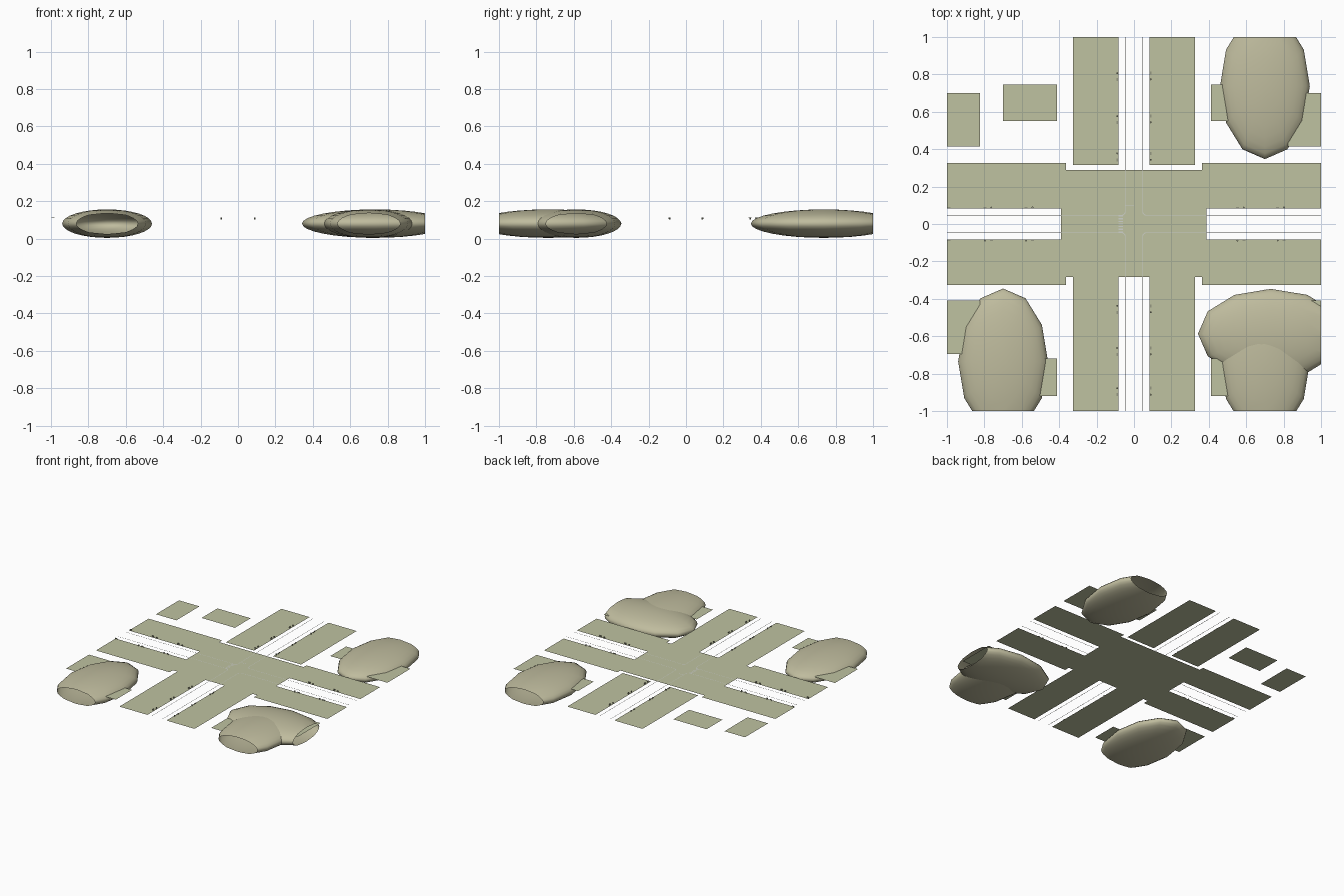
import bpy, bmesh, math
from mathutils import Matrix, Vector

if "Cube" in bpy.data.objects:
    bpy.data.objects.remove(bpy.data.objects["Cube"])

G = 0.103  # street level


def material(name, r, g, b):
    m = bpy.data.materials.new(name)
    m.diffuse_color = (r, g, b, 1)
    m.use_nodes = True
    m.node_tree.nodes["Principled BSDF"].inputs["Base Color"].default_value = m.diffuse_color
    return m


PAVING = material("olive_paving", 0.52, 0.54, 0.355)
EARTH = material("olive_earth", 0.52, 0.50, 0.34)
PAINT = material("pale_paint", 0.62, 0.64, 0.60)
DARK = material("dark_furniture", 0.30, 0.31, 0.22)


def finish(name, bm, mat):
    me = bpy.data.meshes.new(name)
    bm.to_mesh(me)
    bm.free()
    me.materials.append(mat)
    ob = bpy.data.objects.new(name, me)
    bpy.context.collection.objects.link(ob)
    return ob


def sheet(name, x0, x1, y0, y1, z=G, mat=PAVING):
    bm = bmesh.new()
    bm.faces.new([bm.verts.new(p) for p in
                  ((x0, y0, z), (x1, y0, z), (x1, y1, z), (x0, y1, z))])
    return finish(name, bm, mat)


def add_box(bm, c, s):
    bmesh.ops.create_cube(bm, size=1, matrix=Matrix.Translation(c) @ Matrix.Diagonal((*s, 1)))


# paved crossing
sheet("crossing_paving", -0.39, 0.388, -0.284, 0.29)

# pavements along the four street arms
for s in (-1, 1):
    for t in (-1, 1):
        edge = 0.29 if t > 0 else 0.284
        sheet("pavement_east_west", *sorted((s * 0.388, s * 1.0)),
              *sorted((t * 0.082, t * 0.325)))
        sheet("pavement_north_south", *sorted((s * 0.082, s * 0.325)),
              *sorted((t * (0.315 if t > 0 else 0.284), t * 1.0)))
        # small corner tongue beside the crossing
        sheet("pavement_corner", *sorted((s * 0.364, s * 0.388)),
              *sorted((t * edge, t * 0.325)))

# building plots, two per block
for s in (-1, 1):
    sheet("outer_plot_north", *sorted((s * 0.823, s * 1.0)), 0.415, 0.70)
    sheet("inner_plot_north", *sorted((s * 0.412, s * 0.70)), 0.55, 0.745)
    sheet("outer_plot_south", *sorted((s * 0.823, s * 1.0)), -0.695, -0.41)
    sheet("inner_plot_south", *sorted((s * 0.412, s * 0.70)), -0.92, -0.72)


# hills: twelve-sided ellipsoids sliced open at the map border
def hill(name, cx, cy, rx, ry):
    bm = bmesh.new()
    bmesh.ops.create_uvsphere(bm, u_segments=12, v_segments=16, radius=1)
    bmesh.ops.transform(bm, verts=bm.verts, matrix=Matrix.Translation((cx, cy, 0.080))
                        @ Matrix.Diagonal((rx, ry, 0.076, 1)))
    for n in ((1, 0, 0), (-1, 0, 0), (0, 1, 0), (0, -1, 0)):
        bmesh.ops.bisect_plane(bm, geom=bm.verts[:] + bm.edges[:] + bm.faces[:],
                               plane_co=n, plane_no=n, clear_outer=True)
    for f in bm.faces:
        f.smooth = True
    finish(name, bm, EARTH)


hill("hill_north_east", 0.70, 0.737, 0.24, 0.39)
hill("hill_south_west", -0.70, -0.735, 0.24, 0.39)
hill("hill_south_east", 0.70, -0.74, 0.24, 0.39)
hill("hill_south_east_wide", 0.732, -0.587, 0.39, 0.24)


# kerbs: thin ribbons following each street corner
def kerb(s, t):
    r, a, w = 0.022, 0.046, 0.0015
    path = [(a, 1.0)]
    for i in range(6):
        th = math.pi + i / 5 * math.pi / 2
        path.append((a + r + r * math.cos(th), a + r + r * math.sin(th)))
    path.append((1.0, a))
    bm = bmesh.new()
    d = Vector((w, w))
    rows = []
    for p in path:
        p = Vector(p)
        rows.append([bm.verts.new((s * q.x, t * q.y, G + 0.001))
                     for q in (p - d, p + d)])
    for p, q in zip(rows, rows[1:]):
        # wind every ribbon so that it faces up
        quad = (p[0], p[1], q[1], q[0])
        f = bm.faces.new(quad)
        f.normal_update()
        if f.normal.z < 0:
            f.normal_flip()
    finish("kerb", bm, PAINT)


for s in (-1, 1):
    for t in (-1, 1):
        kerb(s, t)

# painted crossing stripes and stop line
for i in range(7):
    y = -0.042 + i * 0.014
    sheet("crossing_stripe", -0.082, -0.06, y - 0.003, y + 0.003, G + 0.001, PAINT)
sheet("stop_line", -0.045, 0.0, 0.095, 0.099, G + 0.001, PAINT)


# street furniture: a bench with a litter bin beside it
def furniture(x, y, angle, with_bin=True):
    m = Matrix.Translation((x, y, G)) @ Matrix.Rotation(angle, 4, 'Z')
    bm = bmesh.new()
    add_box(bm, (0, 0, 0.004), (0.016, 0.007, 0.001))
    add_box(bm, (0, 0.0035, 0.0085), (0.016, 0.001, 0.005))
    for k in (-0.007, 0.007):
        add_box(bm, (k, 0, 0.002), (0.001, 0.007, 0.004))
    bm.transform(m @ Matrix.Translation((-0.017, 0, 0)))
    finish("bench", bm, DARK)
    if not with_bin:
        return
    bm = bmesh.new()
    bmesh.ops.create_cone(bm, cap_ends=True, segments=8, radius1=0.004, radius2=0.005,
                          depth=0.01, matrix=Matrix.Translation((0.017, 0, 0.005)))
    bm.transform(m)
    finish("litter_bin", bm, DARK)


for s in (-1, 1):
    for y in (0.79, 0.56, 0.36, -0.455, -0.68, -0.895):
        furniture(s * 0.09, y, -s * math.pi / 2)
    for x in (-0.78, -0.56, 0.57, 0.785):
        furniture(x, s * 0.088, 0 if s > 0 else math.pi)
    furniture(-0.99 + s * 0.017, s * 0.088, 0 if s > 0 else math.pi, False)
